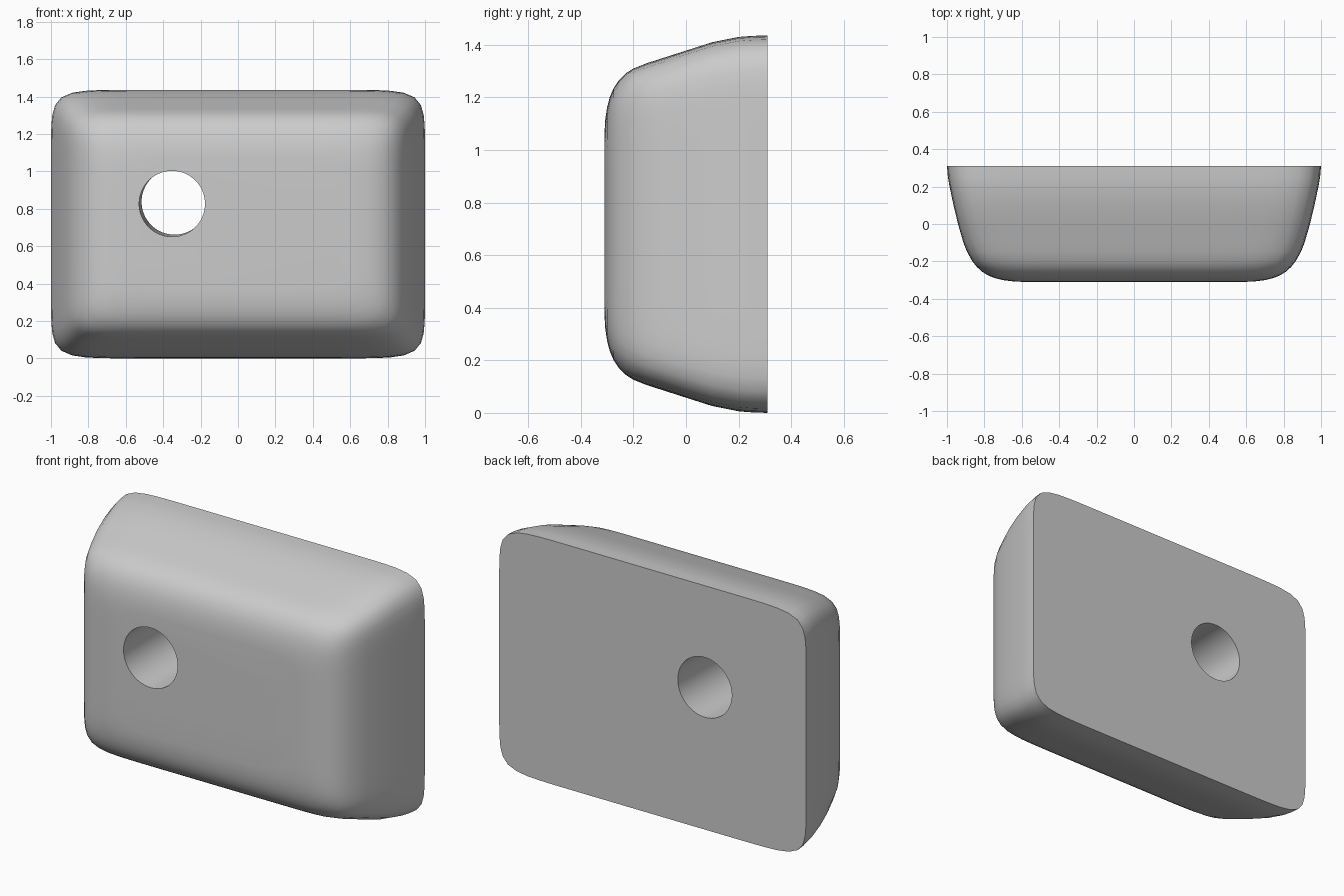
import bpy, bmesh
from math import cos, sin, pi, radians
from mathutils import Vector

if "Cube" in bpy.data.objects:
    bpy.data.objects.remove(bpy.data.objects["Cube"])

H = 0.718   # half height, also the centre height
SEG = 128

# Profile from back to front: (y, half width, half height, corner squareness)
PROFILE = [
    (0.31, 1.0, 0.718, 12), (0.25, 0.995, 0.716, 12), (0.2, 0.986, 0.712, 12),
    (0.1, 0.965, 0.692, 12), (0.0, 0.941, 0.660, 12), (-0.1, 0.912, 0.628, 11),
    (-0.15, 0.892, 0.612, 11), (-0.2, 0.864, 0.592, 11), (-0.23, 0.84, 0.573, 10),
    (-0.255, 0.812, 0.548, 10), (-0.275, 0.78, 0.518, 10), (-0.29, 0.742, 0.483, 9),
    (-0.30, 0.70, 0.445, 9), (-0.307, 0.645, 0.40, 9), (-0.31, 0.58, 0.35, 9),
]


def ring(bm, y, w, h, n):
    """One superellipse cross-section."""
    verts = []
    for i in range(SEG):
        c, s = cos(2 * pi * i / SEG), sin(2 * pi * i / SEG)
        r = (abs(c) ** n + abs(s) ** n) ** (-1 / n)
        verts.append(bm.verts.new((w * r * c, y, H + h * r * s)))
    return verts


# Body: lofted tapered block with soft front edges and a flat back
bm = bmesh.new()
rings = [ring(bm, *p) for p in PROFILE]
for a, b in zip(rings, rings[1:]):
    for i in range(SEG):
        j = (i + 1) % SEG
        bm.faces.new((a[i], a[j], b[j], b[i]))
bm.faces.new(rings[0])
bm.faces.new(rings[-1])
bmesh.ops.recalc_face_normals(bm, faces=bm.faces)
mesh = bpy.data.meshes.new("block_body")
bm.to_mesh(mesh)
bm.free()
body = bpy.data.objects.new("block_body", mesh)
bpy.context.collection.objects.link(body)

# Hole: slightly tilted through-bore
axis = Vector((0.013, 0.62, 0.011))
bpy.ops.mesh.primitive_cylinder_add(vertices=96, radius=0.176, depth=1.2,
                                    location=(-0.346, 0, 0.832))
cutter = bpy.context.object
cutter.name = "hole_cutter"
cutter.rotation_euler = axis.to_track_quat('Z', 'Y').to_euler()
cutter.hide_render = True

bpy.ops.object.select_all(action='DESELECT')
body.select_set(True)
bpy.context.view_layer.objects.active = body
mod = body.modifiers.new("hole", 'BOOLEAN')
mod.operation = 'DIFFERENCE'
mod.solver = 'EXACT'
mod.object = cutter
bpy.ops.object.modifier_apply(modifier=mod.name)
bpy.data.objects.remove(cutter)
bpy.ops.object.shade_smooth_by_angle(angle=radians(35))
